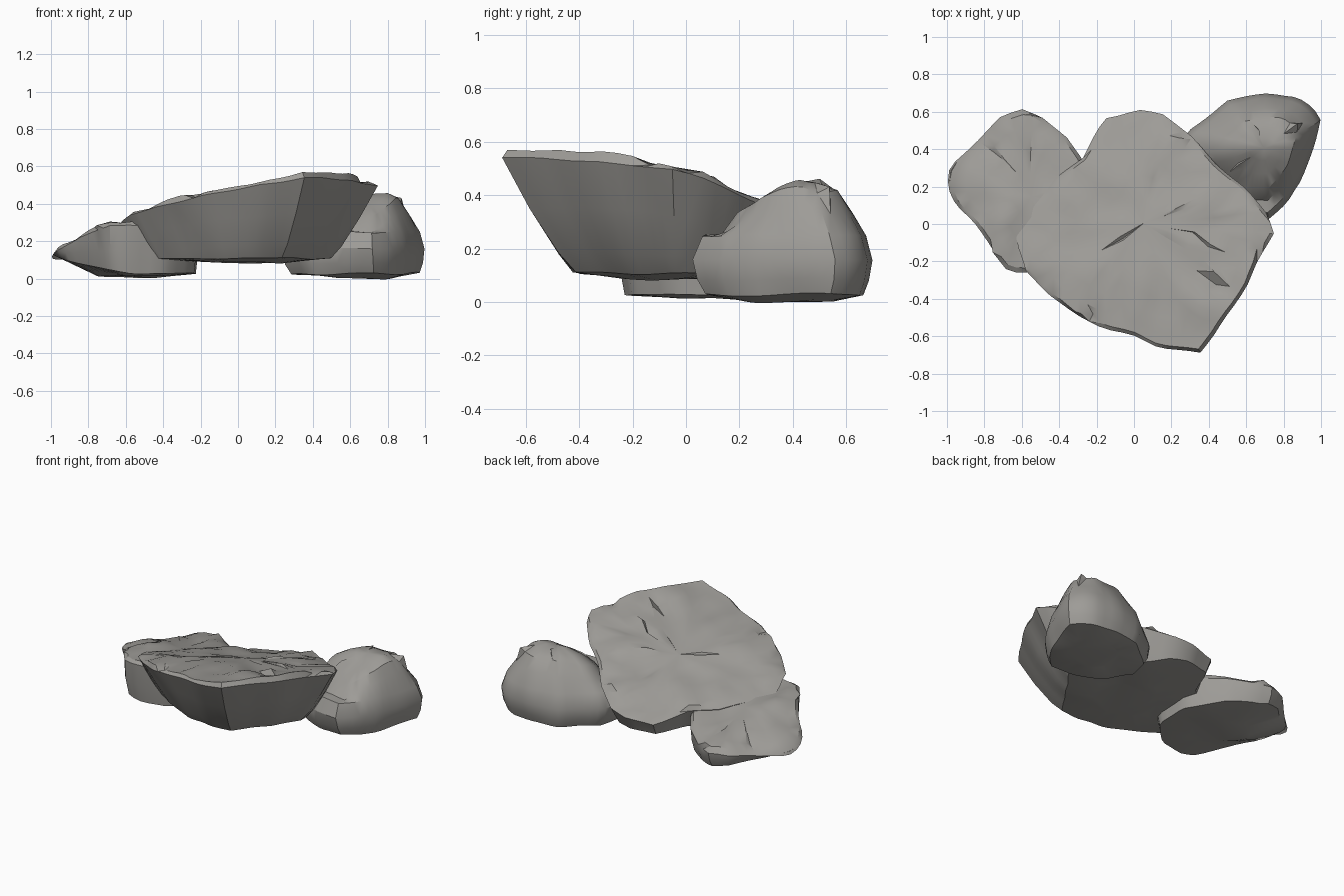
import bpy, bmesh, math, random
from mathutils import Vector, noise

random.seed(4)
if "Cube" in bpy.data.objects:
    bpy.data.objects.remove(bpy.data.objects["Cube"])

stone = bpy.data.materials.new("warm grey stone")
stone.use_nodes = True
stone.diffuse_color = (0.34, 0.33, 0.31, 1)
stone.node_tree.nodes["Principled BSDF"].inputs["Base Color"].default_value = (0.34, 0.33, 0.31, 1)


def resample(points, count):
    """Spread points evenly along a closed outline."""
    pts = [Vector(p) for p in points]
    pairs = list(zip(pts, pts[1:] + pts[:1]))
    step = sum((b - a).length for a, b in pairs) / count
    out, travelled = [], 0
    for a, b in pairs:
        length = (b - a).length
        while len(out) < count and len(out) * step <= travelled + length:
            out.append(a.lerp(b, (len(out) * step - travelled) / length))
        travelled += length
    return out


def rock(name, outline, centre, rings, top_rings, rough, chips, count=52):
    """Skin rings (scale, height rule) from the underside up to the crown."""
    bm = bmesh.new()
    mid = Vector(centre)
    edge = resample(outline, count)
    loops = []
    for scale, height in rings:
        loop = []
        for p in edge:
            s = scale(p) if callable(scale) else scale
            q = mid + (p - mid) * s
            loop.append(bm.verts.new((q.x, q.y, height(q.x, q.y))))
        loops.append(loop)
    for low, high in zip(loops, loops[1:]):
        for i in range(count):
            j = (i + 1) % count
            bm.faces.new((low[i], low[j], high[j], high[i]))
    bm.faces.new(loops[0][::-1])
    cap = bm.verts.new((mid.x, mid.y, rings[-1][1](mid.x, mid.y)))
    for i in range(count):
        bm.faces.new((loops[-1][i], loops[-1][(i + 1) % count], cap))

    # Weathered unevenness, strongest on the crown
    crown = [v for loop in loops[-top_rings:] for v in loop] + [cap]
    for v in bm.verts:
        v.co += noise.noise_vector(v.co * 4) * rough * 0.6
    for v in crown:
        v.co.z += noise.noise(v.co * 6) * rough
    # Small sharp chips
    for v in random.sample(crown, chips):
        v.co += Vector((random.uniform(-1, 1), random.uniform(-1, 1), random.uniform(-1, 1))) * 0.025
    bmesh.ops.triangulate(bm, faces=bm.faces[:])
    bmesh.ops.recalc_face_normals(bm, faces=bm.faces[:])
    mesh = bpy.data.meshes.new(name)
    bm.to_mesh(mesh)
    bm.free()
    mesh.materials.append(stone)
    ob = bpy.data.objects.new(name, mesh)
    bpy.context.collection.objects.link(ob)
    bpy.ops.object.select_all(action="DESELECT")
    ob.select_set(True)
    bpy.context.view_layer.objects.active = ob
    bpy.ops.object.shade_smooth_by_angle(angle=math.radians(32))


def flat(z):
    return lambda x, y: z


# Large tilted slab with undercut sides
def slab_top(x, y):
    return 0.39 + 0.16 * x - 0.25 * y - 0.1 * y * y


def undercut(amount):
    return lambda p: 1 - amount * (slab_top(p.x, p.y) - 0.1)


def slab_side(t):
    return lambda x, y: 0.11 + t * (slab_top(x, y) - 0.11)


slab_outline = [
    (.36, -.69), (.43, -.6), (.5, -.48), (.6, -.33), (.66, -.2), (.75, -.05), (.72, .05),
    (.58, .2), (.42, .34), (.3, .47), (.15, .58), (.02, .61), (-.16, .57), (-.27, .36),
    (-.42, .25), (-.55, .08), (-.63, -.08), (-.58, -.25), (-.45, -.38), (-.3, -.48),
    (-.15, -.57), (0, -.6), (.13, -.66)]
rock("main_slab", slab_outline, (.05, 0),
     [(.35, flat(.088)), (undercut(.85), flat(.105)), (undercut(.65), slab_side(.16)),
      (undercut(.3), slab_side(.55)), (1, slab_side(.93)), (.97, slab_top), (.87, slab_top),
      (.73, slab_top), (.58, slab_top), (.42, slab_top), (.22, slab_top)],
     6, 0.025, 26, 64)


# Low flat rock at the back right
def low_top(x, y):
    return 0.3 + 0.36 * min(0, x + .68) - 0.24 * max(0, y)


def low_base(x, y):
    return 0.025 + 0.2 * max(0, -.55 - x)


low_outline = [
    (-.72, -.2), (-.67, -.26), (-.58, -.26), (-.38, -.22), (-.22, -.05), (-.2, .2),
    (-.28, .35), (-.36, .47), (-.5, .57), (-.6, .61), (-.7, .58), (-.85, .43),
    (-.99, .31), (-1, .2), (-.95, .1), (-.86, .02)]
rock("low_rock", low_outline, (-.55, .15),
     [(.45, flat(.012)), (.93, low_base), (.98, lambda x, y: low_base(x, y) * .6 + low_top(x, y) * .4),
      (1, lambda x, y: low_top(x, y) - .02), (.94, low_top), (.78, low_top), (.55, low_top), (.28, low_top)],
     4, 0.022, 10, 44)


# Domed boulder at the back left
def dome(x, y):
    ridge = max(abs(x - .7) - .1, 0)
    return 0.46 - 0.55 * ridge - 1.1 * abs(y - .43) ** 1.5


boulder_outline = [
    (.72, .03), (.82, .12), (.9, .23), (.95, .4), (1, .55), (.96, .62), (.88, .68), (.72, .7),
    (.5, .66), (.4, .58), (.27, .49), (.24, .33), (.35, .14), (.55, .04)]
rock("domed_boulder", boulder_outline, (.7, .41),
     [(.5, flat(.006)), (.9, flat(.025)), (.97, flat(.08)), (1, flat(.16)), (.9, flat(.25)),
      (.73, lambda x, y: dome(x, y) - .035), (.58, dome), (.38, dome), (.18, dome)],
     3, 0.025, 6, 44)
